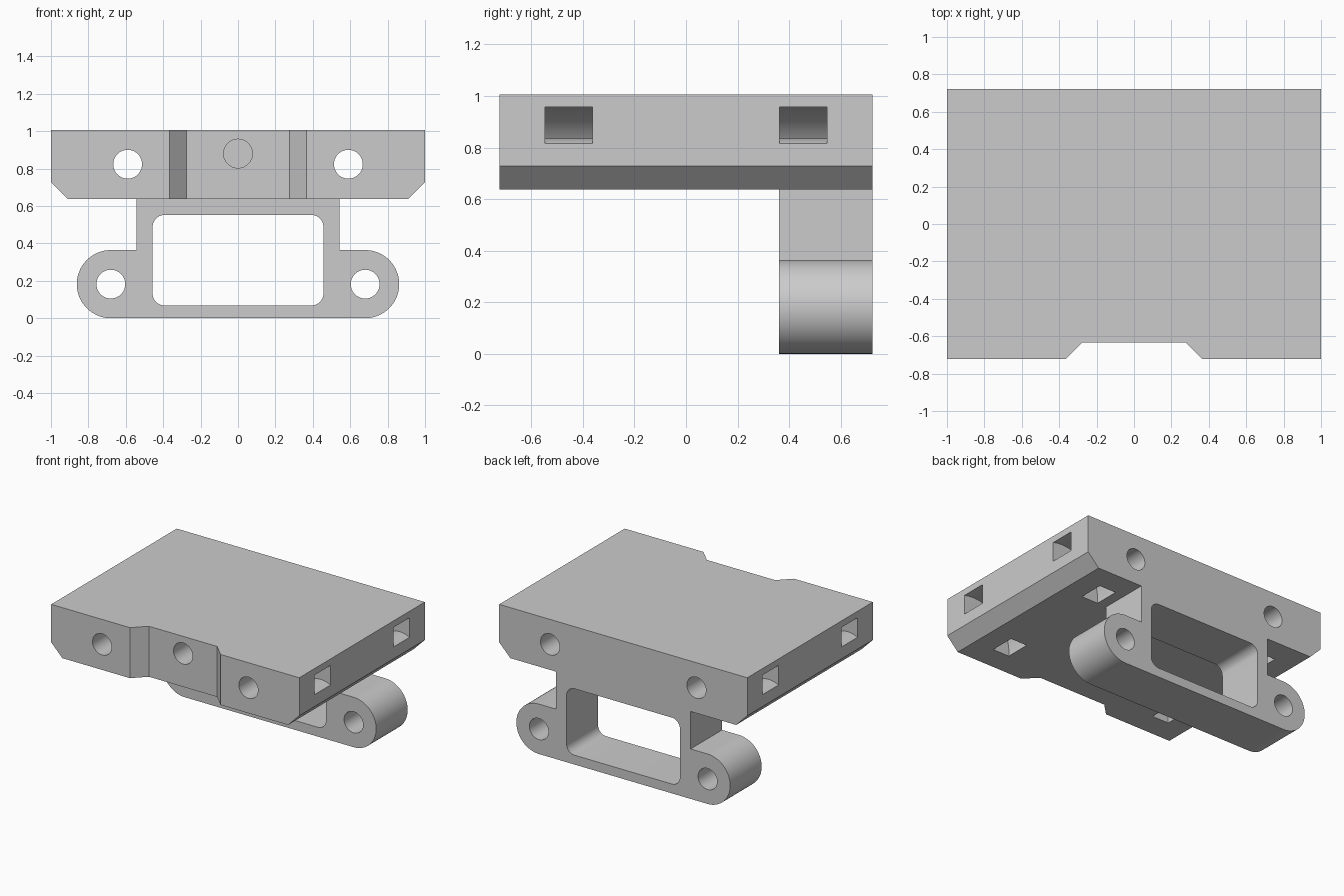
import bpy, bmesh
from math import sin, cos, radians

cube = bpy.data.objects.get("Cube")
if cube:
    bpy.data.objects.remove(cube, do_unlink=True)

grey = bpy.data.materials.new("light grey plastic")
grey.use_nodes = True
colour = (0.6, 0.6, 0.6, 1)
grey.diffuse_color = colour
grey.node_tree.nodes["Principled BSDF"].inputs["Base Color"].default_value = colour

HALF_Y, TOP, UNDER = 0.7225, 1.005, 0.637
LUG_X, LUG_R, HOLE_R = 0.68, 0.182, 0.077


def arc(cx, cz, r, start, end, steps=24):
    angles = [radians(start + (end - start) * i / steps) for i in range(steps + 1)]
    return [(cx + r * cos(a), cz + r * sin(a)) for a in angles]


def circle(cx, cz, r):
    return arc(cx, cz, r, 0, 360, 48)[:-1]


def prism(name, outline, low, high, axis="Y"):
    """Extrude an outline along Y (drawn in XZ) or along Z (drawn in XY)."""
    bm = bmesh.new()
    place = (lambda a, b, t: (a, t, b)) if axis == "Y" else (lambda a, b, t: (a, b, t))
    ends = [[bm.verts.new(place(a, b, t)) for a, b in outline] for t in (low, high)]
    for ring in ends:
        bm.faces.new(ring)
    n = len(outline)
    for i in range(n):
        j = (i + 1) % n
        bm.faces.new((ends[0][i], ends[0][j], ends[1][j], ends[1][i]))
    bmesh.ops.recalc_face_normals(bm, faces=bm.faces)
    mesh = bpy.data.meshes.new(name)
    bm.to_mesh(mesh)
    bm.free()
    mesh.materials.append(grey)
    obj = bpy.data.objects.new(name, mesh)
    bpy.context.collection.objects.link(obj)
    return obj


def carve(body, cutters):
    """Subtract each cutter, then discard it."""
    for cutter in cutters:
        cutter.hide_render = True
        mod = body.modifiers.new("cut", "BOOLEAN")
        mod.operation, mod.solver, mod.object = "DIFFERENCE", "EXACT", cutter
        bpy.context.view_layer.objects.active = body
        bpy.ops.object.modifier_apply(modifier=mod.name)
        bpy.data.objects.remove(cutter, do_unlink=True)


def finish(obj):
    bpy.ops.object.select_all(action="DESELECT")
    obj.select_set(True)
    bpy.context.view_layer.objects.active = obj
    bpy.ops.object.shade_smooth_by_angle(angle=radians(30))


# Thick plate with chamfered lower side edges
plate = prism("mounting_plate", [(-1, TOP), (-1, 0.728), (-0.91, UNDER),
                                 (0.91, UNDER), (1, 0.728), (1, TOP)], -HALF_Y, HALF_Y)

# Shallow recess in the front edge
cutters = [prism("front_recess", [(-0.465, -0.8225), (-0.275, -0.6325),
                                  (0.275, -0.6325), (0.465, -0.8225)], 0.5, 1.2, "Z")]

# Blind centre hole, through holes, and curved strap channels from side to underside
cutters.append(prism("centre_hole", circle(0, 0.88, HOLE_R), -1, -0.1))
channel = arc(0.92, 0.665, 0.303, 0, 195, 48) + arc(0.92, 0.665, 0.17, 205, 0, 48)
for side in (-1, 1):
    cutters.append(prism("plate_hole", circle(side * 0.59, 0.823, HOLE_R), -1, 1))
    for y in (-0.455, 0.455):
        outline = [(side * x, z) for x, z in channel]
        cutters.append(prism("strap_channel", outline, y - 0.092, y + 0.092))
carve(plate, cutters)
finish(plate)

# Hanging bracket with a round lug at each side
outline = ([(0.543, UNDER), (-0.543, UNDER), (-0.543, 2 * LUG_R)]
           + arc(-LUG_X, LUG_R, LUG_R, 90, 270, 32)
           + arc(LUG_X, LUG_R, LUG_R, -90, 90, 32)
           + [(0.543, 2 * LUG_R)])
bracket = prism("hanging_bracket", outline, 0.36, HALF_Y)

# Rounded window and lug holes
r, wx, low, high = 0.065, 0.457, 0.068, 0.552
window = []
for x, z, start in ((wx - r, high - r, 0), (r - wx, high - r, 90),
                    (r - wx, low + r, 180), (wx - r, low + r, 270)):
    window += arc(x, z, r, start, start + 90, 10)
cutters = [prism("window", window, 0, 1)]
cutters += [prism("lug_hole", circle(side * LUG_X, LUG_R, HOLE_R), 0, 1) for side in (-1, 1)]
carve(bracket, cutters)
finish(bracket)
